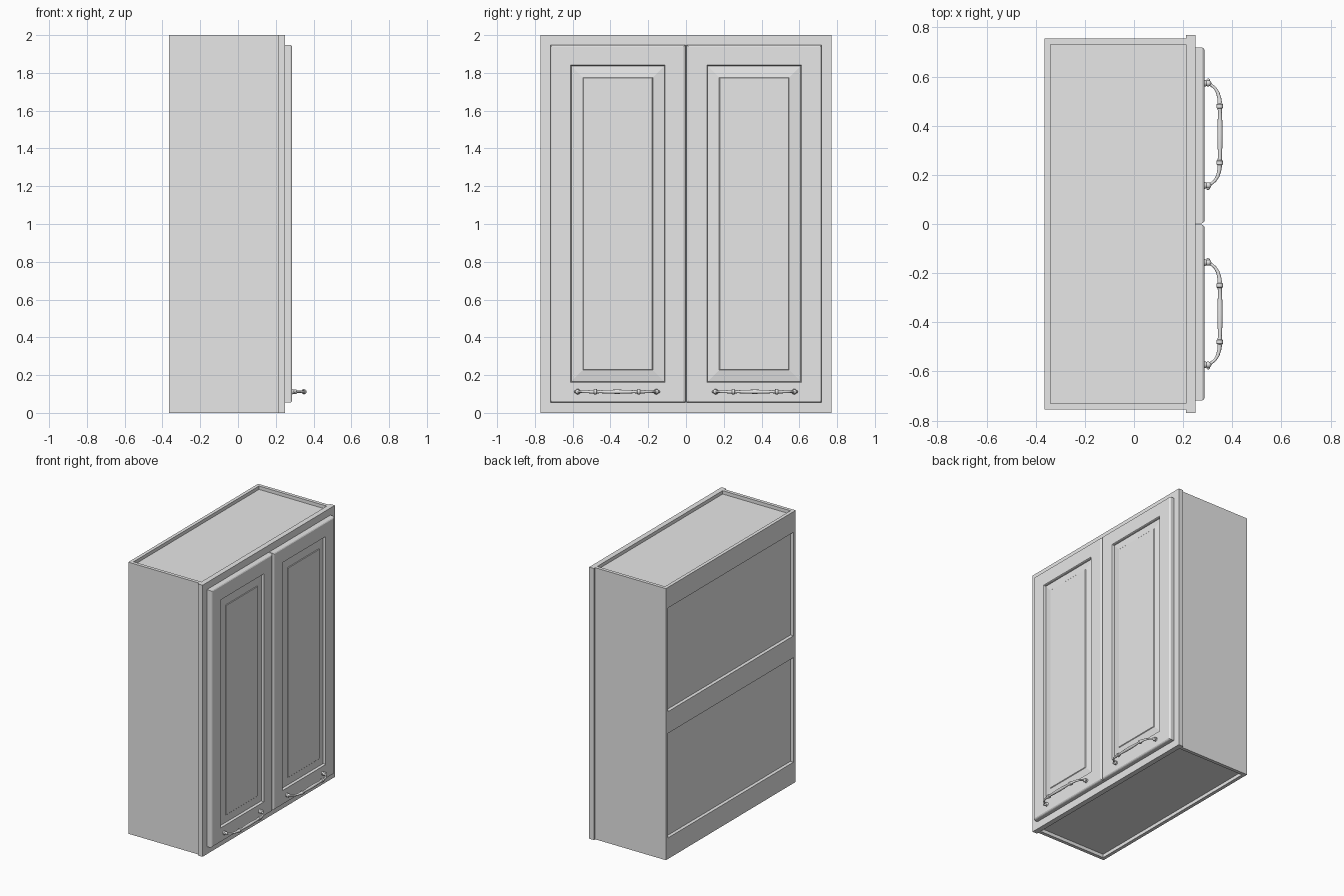
import bpy, bmesh, math
from mathutils import Matrix, Vector

cube = bpy.data.objects.get("Cube")
if cube:
    bpy.data.objects.remove(cube, do_unlink=True)

GREY = (0.8, 0.8, 0.8, 1.0)
mat = bpy.data.materials.new("light grey")
mat.use_nodes = True
mat.diffuse_color = GREY
mat.node_tree.nodes["Principled BSDF"].inputs["Base Color"].default_value = GREY


def add_object(name, bm, smooth=False):
    bmesh.ops.recalc_face_normals(bm, faces=bm.faces)
    me = bpy.data.meshes.new(name)
    bm.to_mesh(me)
    bm.free()
    me.materials.append(mat)
    ob = bpy.data.objects.new(name, me)
    bpy.context.collection.objects.link(ob)
    if smooth:
        bpy.ops.object.select_all(action='DESELECT')
        ob.select_set(True)
        bpy.context.view_layer.objects.active = ob
        bpy.ops.object.shade_smooth_by_angle(angle=math.radians(40))
    return ob


def box(name, x, y, z):
    bm = bmesh.new()
    size = Vector((x[1] - x[0], y[1] - y[0], z[1] - z[0]))
    mid = Vector((x[0] + x[1], y[0] + y[1], z[0] + z[1])) / 2
    bmesh.ops.create_cube(bm, size=1, matrix=Matrix.Translation(mid) @ Matrix.Diagonal(size.to_4d()))
    return add_object(name, bm)


# Carcass: sides, recessed top, bottom and back, inner shelf
BACK, FRONT, W, T, REC = -0.365, 0.212, 0.755, 0.025, 0.025
IN = W - T
for side, s in (("left", 1), ("right", -1)):
    box(f"side_panel_{side}", (BACK, FRONT), sorted((s * IN, s * W)), (0, 2))
box("top_panel", (BACK + T, FRONT), (-IN, IN), (2 - REC - T, 2 - REC))
box("bottom_panel", (BACK + T, FRONT), (-IN, IN), (REC, REC + T))
box("back_panel", (BACK + REC, BACK + REC + 0.01), (-IN, IN), (REC, 2 - REC))
box("shelf", (BACK + REC + 0.01, FRONT - 0.02), (-IN, IN), (0.99, 1.015))

# Rails across the back
for name, z in (("bottom", (0, 0.155)), ("middle", (0.925, 1.085)), ("top", (1.848, 2))):
    box(f"back_rail_{name}", (BACK, BACK + REC), (-IN, IN), z)

# Face frame, slightly wider than the carcass
FX, FW = (FRONT, 0.25), 0.77
for side, s in (("left", 1), ("right", -1)):
    box(f"frame_stile_{side}", FX, sorted((s * 0.67, s * FW)), (0, 2))
box("frame_rail_bottom", FX, (-0.67, 0.67), (0, 0.1))
box("frame_rail_top", FX, (-0.67, 0.67), (1.9, 2))
box("frame_stile_centre", FX, (-0.05, 0.05), (0.1, 1.9))

# Door profile as (inset from the door edge, x)
DOOR = [(0, 0.25), (0, 0.277), (0.003, 0.283), (0.009, 0.287), (0.107, 0.287),
        (0.110, 0.283), (0.112, 0.270), (0.172, 0.279), (0.176, 0.283)]


def door(name, y0, y1, z0, z1):
    bm = bmesh.new()
    loops = []
    for d, x in DOOR:
        loops.append([bm.verts.new((x, y, z)) for y, z in (
            (y0 + d, z0 + d), (y1 - d, z0 + d), (y1 - d, z1 - d), (y0 + d, z1 - d))])
    for a, b in zip(loops, loops[1:]):
        for i in range(4):
            j = (i + 1) % 4
            bm.faces.new((a[i], a[j], b[j], b[i]))
    bm.faces.new(loops[0])
    bm.faces.new(loops[-1])
    return add_object(name, bm)


# Half of the handle bow as (offset along y, x, radius), end to centre
BOW = [(0.208, 0.302, 0.007), (0.198, 0.318, 0.006), (0.188, 0.330, 0.006),
       (0.170, 0.341, 0.007), (0.148, 0.347, 0.008), (0.125, 0.349, 0.010),
       (0.122, 0.349, 0.014), (0.108, 0.349, 0.014), (0.105, 0.349, 0.009),
       (0.090, 0.350, 0.0075), (0.045, 0.350, 0.010), (0.0, 0.350, 0.011)]
HZ, SEG = 0.112, 16


def handle(name, yc):
    bm = bmesh.new()
    path = BOW + [(-d, x, r) for d, x, r in reversed(BOW[:-1])]
    pts = [Vector((x, yc + d, HZ)) for d, x, r in path]
    rings = []
    # Swept bow with collars
    for i, p in enumerate(pts):
        tan = (pts[min(i + 1, len(pts) - 1)] - pts[max(i - 1, 0)]).normalized()
        up = Vector((0, 0, 1))
        out = tan.cross(up)
        r = path[i][2]
        rings.append([bm.verts.new(p + r * (math.cos(a) * out + math.sin(a) * up))
                      for a in (2 * math.pi * k / SEG for k in range(SEG))])
    for a, b in zip(rings, rings[1:]):
        for i in range(SEG):
            j = (i + 1) % SEG
            bm.faces.new((a[i], a[j], b[j], b[i]))
    bm.faces.new(rings[0])
    bm.faces.new(rings[-1])
    # Posts, ball ends and small finials
    for s in (1, -1):
        y = yc + s * 0.208
        turn = Matrix.Rotation(math.pi / 2, 4, 'Y')
        bmesh.ops.create_cone(bm, cap_ends=True, segments=SEG, radius1=0.015, radius2=0.008,
                              depth=0.018, matrix=Matrix.Translation((0.294, y, HZ)) @ turn)
        for off, x, r in ((0, 0.302, 0.013), (0.012, 0.302, 0.007)):
            bmesh.ops.create_uvsphere(bm, u_segments=SEG, v_segments=10, radius=r,
                                      matrix=Matrix.Translation((x, y + s * off, HZ)))
    return add_object(name, bm, smooth=True)


for side, s in (("left", 1), ("right", -1)):
    y0, y1 = sorted((s * 0.003, s * 0.718))
    door(f"door_{side}", y0, y1, 0.055, 1.948)
    handle(f"handle_{side}", s * 0.365)
